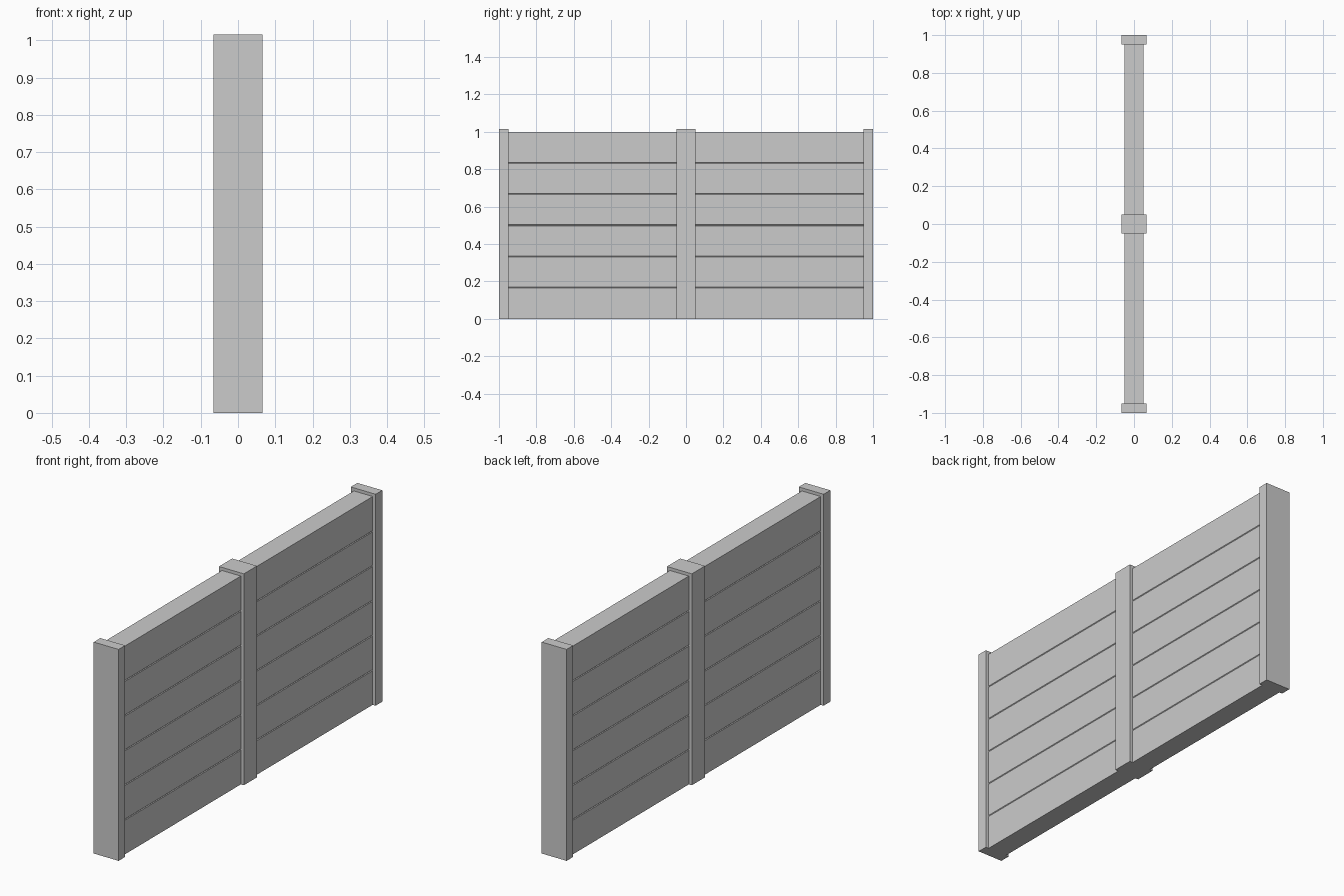
import bpy, bmesh

if "Cube" in bpy.data.objects:
    bpy.data.objects.remove(bpy.data.objects["Cube"])

POST_X, POST_TOP = 0.066, 1.015
PANEL_X, PANEL_TOP = 0.05, 1.0
PLANKS, GROOVE = 6, 0.003


def extrude_profile(name, profile, y0, y1):
    """Extrude a closed x-z outline from y0 to y1."""
    bm = bmesh.new()
    face = bm.faces.new([bm.verts.new((x, y0, z)) for x, z in profile])
    ext = bmesh.ops.extrude_face_region(bm, geom=[face])
    verts = [g for g in ext["geom"] if isinstance(g, bmesh.types.BMVert)]
    bmesh.ops.translate(bm, verts=verts, vec=(0, y1 - y0, 0))
    bmesh.ops.recalc_face_normals(bm, faces=bm.faces)
    mesh = bpy.data.meshes.new(name)
    bm.to_mesh(mesh)
    bm.free()
    obj = bpy.data.objects.new(name, mesh)
    bpy.context.collection.objects.link(obj)
    return obj


# Posts: thin ones at the ends, a double-width one in the middle
post = [(-POST_X, 0), (POST_X, 0), (POST_X, POST_TOP), (-POST_X, POST_TOP)]
for name, y0, y1 in (("front_post", -1, -0.95),
                     ("middle_post", -0.05, 0.05),
                     ("back_post", 0.95, 1)):
    extrude_profile(name, post, y0, y1)

# Panels: six planks marked by shallow V grooves on both faces
side = [(PANEL_X, 0)]
for i in range(1, PLANKS):
    z = PANEL_TOP * i / PLANKS
    side += [(PANEL_X, z - GROOVE), (PANEL_X - GROOVE, z), (PANEL_X, z + GROOVE)]
side.append((PANEL_X, PANEL_TOP))
panel = side + [(-x, z) for x, z in reversed(side)]
extrude_profile("front_plank_panel", panel, -0.95, -0.05)
extrude_profile("back_plank_panel", panel, 0.05, 0.95)
